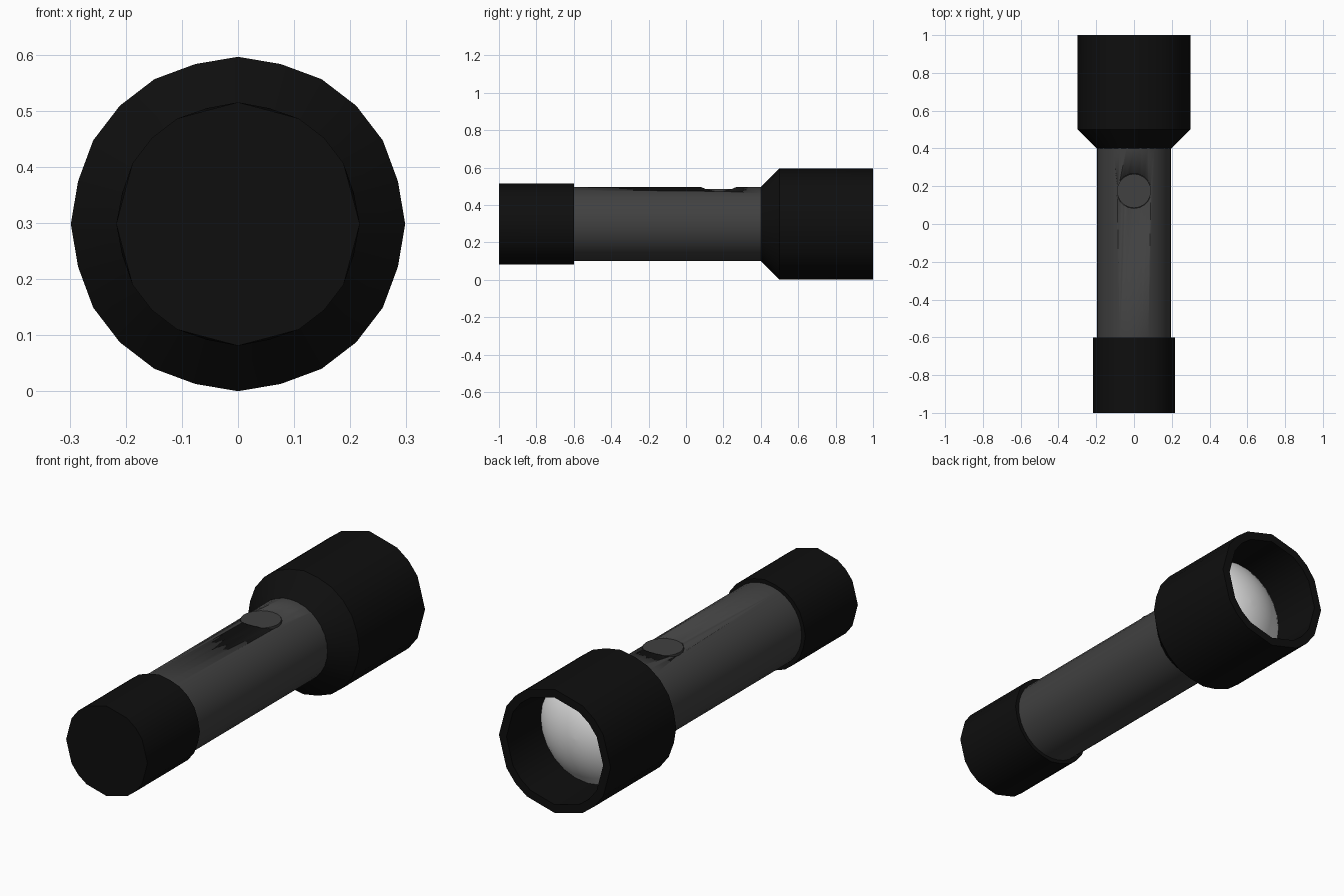
import bpy, bmesh, math

if "Cube" in bpy.data.objects:
    bpy.data.objects.remove(bpy.data.objects["Cube"])

CZ = 0.298  # height of the torch axis


def material(name, v):
    m = bpy.data.materials.new(name)
    m.diffuse_color = (v, v, v, 1)
    m.use_nodes = True
    m.node_tree.nodes["Principled BSDF"].inputs["Base Color"].default_value = m.diffuse_color
    return m


BLACK = material("black rubber", 0.0045)
GREY = material("dark grey metal", 0.052)
WHITE = material("white lens", 0.8)


def finish(bm, name, mat, angle=35):
    bmesh.ops.recalc_face_normals(bm, faces=bm.faces)
    me = bpy.data.meshes.new(name)
    bm.to_mesh(me)
    bm.free()
    me.materials.append(mat)
    ob = bpy.data.objects.new(name, me)
    bpy.context.collection.objects.link(ob)
    bpy.ops.object.select_all(action='DESELECT')
    ob.select_set(True)
    bpy.context.view_layer.objects.active = ob
    bpy.ops.object.shade_smooth_by_angle(angle=math.radians(angle))
    return ob


def lathe(name, profile, mat, n=24):
    """Turn (y, radius, flatten) rows around the long axis; flatten pulls in
    the 15 degree corners so the rims get their uneven low-poly outline."""
    bm = bmesh.new()
    rings = []
    for y, r, flat in profile:
        ring = []
        for j in range(n):
            a = 2 * math.pi * j / n
            k = r * (flat if j % 6 in (1, 5) else 1)
            ring.append(bm.verts.new((k * math.sin(a), y, CZ + k * math.cos(a))))
        rings.append(ring)
    for a, b in zip(rings, rings[1:]):
        for j in range(n):
            i = (j + 1) % n
            bm.faces.new((a[j], a[i], b[i], b[j]))
    bm.faces.new(rings[0])
    bm.faces.new(rings[-1])
    return finish(bm, name, mat)


def disc(name, r, z0, z1, mat):
    bm = bmesh.new()
    bmesh.ops.create_cone(bm, cap_ends=True, segments=20, radius1=r, radius2=r, depth=z1 - z0)
    bmesh.ops.translate(bm, verts=bm.verts, vec=(0, 0.175, (z0 + z1) / 2))
    return finish(bm, name, mat)


# Tail cap
lathe("tail_cap", [(-1, 0.217, 0.967), (-0.6, 0.217, 0.985)], BLACK)

# Head: flare, outer wall, rim and hollow inside
lathe("head", [(0.4, 0.197, 1), (0.5, 0.298, 0.99), (1, 0.298, 0.967),
               (1, 0.258, 0.967), (0.74, 0.25, 1)], BLACK)

# Lens dome inside the head
R, H, Y = 0.25, 0.10, 0.75
S = (R * R + H * H) / (2 * H)
top = math.asin(R / S)
rows = [(Y - 0.005, R, 1)]
for i in range(8):
    t = top * (1 - i / 8)
    rows.append((Y + H - S + S * math.cos(t), S * math.sin(t), 1))
rows.append((Y + H, 0.002, 1))
lathe("lens", rows, WHITE)

# Grip tube with a notch for the switch
body = lathe("grip_tube", [(-0.62, 0.197, 1), (0.41, 0.197, 1)], GREY, 32)
cutter = disc("switch_cutter", 0.092, 0.472, 0.6, GREY)
cutter.hide_render = True
cut = body.modifiers.new("switch notch", 'BOOLEAN')
cut.operation = 'DIFFERENCE'
cut.solver = 'EXACT'
cut.object = cutter
bpy.context.view_layer.objects.active = body
bpy.ops.object.modifier_apply(modifier=cut.name)
bpy.data.objects.remove(cutter)

# Switch button
disc("switch_button", 0.09, 0.45, 0.485, GREY)
